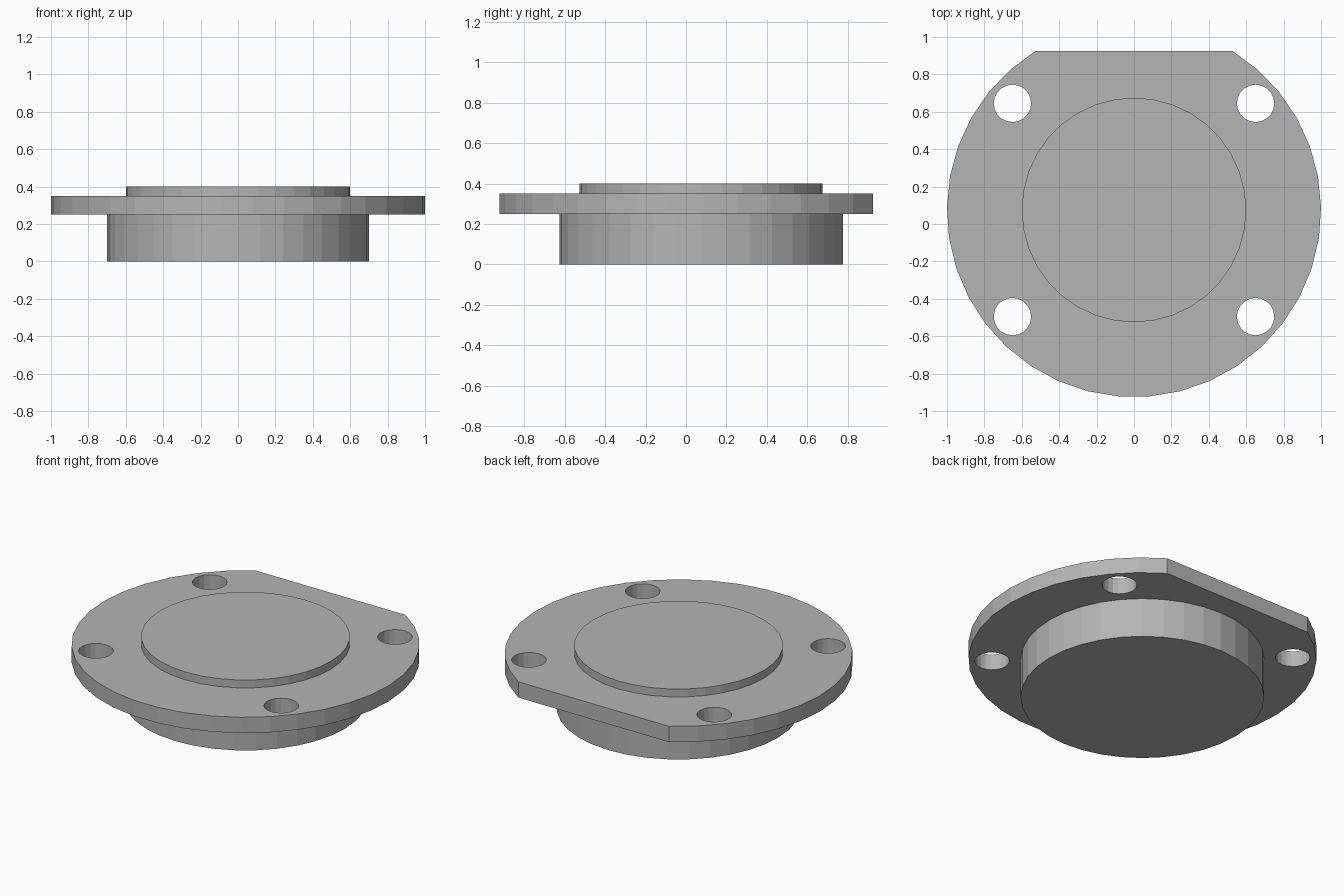
import bpy
import bmesh
from math import asin, cos, sin, pi, tau

cube = bpy.data.objects.get("Cube")
if cube:
    bpy.data.objects.remove(cube, do_unlink=True)

AXIS_Y = 0.075      # shared axis of all round parts
FLAT = 0.85         # distance from the axis to the flat edge
SIDES = 36

grey = bpy.data.materials.new("plain_grey")
grey.use_nodes = True
colour = (0.46, 0.46, 0.46, 1)
grey.diffuse_color = colour
grey.node_tree.nodes["Principled BSDF"].inputs["Base Color"].default_value = colour


def arc(radius, start, sweep, steps, centre=(0, AXIS_Y)):
    return [(centre[0] + radius * cos(start + sweep * i / steps),
             centre[1] + radius * sin(start + sweep * i / steps))
            for i in range(steps + 1)]


def circle(radius, sides, centre=(0, AXIS_Y)):
    return arc(radius, -pi / 2, tau, sides, centre)[:-1]


def extrude(name, outlines, z0, z1):
    """Raise one or more closed outlines into prisms in a single object."""
    bm = bmesh.new()
    for outline in outlines:
        base = bm.faces.new([bm.verts.new((x, y, z0)) for x, y in outline])
        side = bmesh.ops.extrude_face_region(bm, geom=[base], use_keep_orig=True)
        verts = [g for g in side["geom"] if isinstance(g, bmesh.types.BMVert)]
        bmesh.ops.translate(bm, verts=verts, vec=(0, 0, z1 - z0))
    bmesh.ops.recalc_face_normals(bm, faces=bm.faces)
    mesh = bpy.data.meshes.new(name)
    bm.to_mesh(mesh)
    bm.free()
    mesh.materials.append(grey)
    obj = bpy.data.objects.new(name, mesh)
    bpy.context.collection.objects.link(obj)
    return obj


# Lower hub and raised top disc
extrude("lower_hub", [circle(0.7, SIDES)], 0, 0.25)
extrude("raised_disc", [circle(0.6, SIDES)], 0.35, 0.4)

# Flange: a disc with one flat edge at the back
corner = asin(FLAT)
flange = extrude("flange", [arc(1, pi - corner, 2 * corner + pi, 31)], 0.25, 0.35)

# Four bolt holes
holes = [circle(0.1, 20, (sx * 0.65, AXIS_Y + sy * 0.57))
         for sx in (-1, 1) for sy in (-1, 1)]
cutter = extrude("bolt_hole_cutter", holes, 0.2, 0.45)
cutter.hide_render = True
cut = flange.modifiers.new("bolt_holes", "BOOLEAN")
cut.operation = "DIFFERENCE"
cut.solver = "EXACT"
cut.object = cutter

# Bake the cut and drop the cutter
bpy.context.view_layer.objects.active = flange
bpy.ops.object.modifier_apply(modifier=cut.name)
bpy.data.objects.remove(cutter, do_unlink=True)
